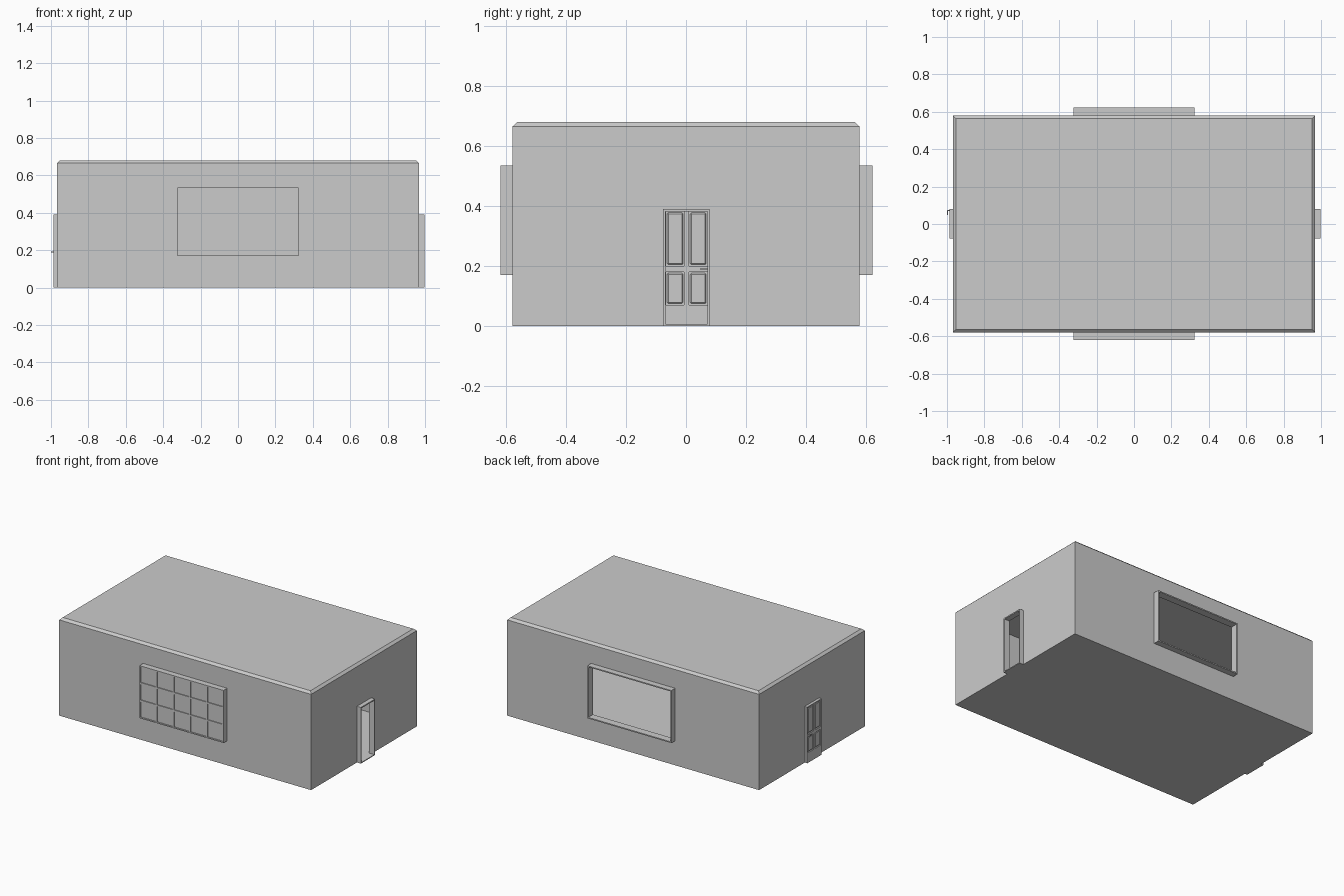
import bpy, bmesh
from mathutils import Vector

if "Cube" in bpy.data.objects:
    bpy.data.objects.remove(bpy.data.objects["Cube"])


def box(name, lo, hi, hidden=False):
    me = bpy.data.meshes.new(name)
    bm = bmesh.new()
    bmesh.ops.create_cube(bm, size=1)
    lo, hi = Vector(lo), Vector(hi)
    for v in bm.verts:
        v.co = Vector([(lo[i] + hi[i]) / 2 + v.co[i] * (hi[i] - lo[i]) for i in range(3)])
    bm.to_mesh(me)
    bm.free()
    ob = bpy.data.objects.new(name, me)
    bpy.context.collection.objects.link(ob)
    if hidden:
        ob.hide_render = True
        ob.hide_set(True)
    return ob


def cut(ob, cutter):
    m = ob.modifiers.new("cut", 'BOOLEAN')
    m.operation, m.solver, m.object = 'DIFFERENCE', 'EXACT', cutter


X, Y, T = 0.968, 0.58, 0.01          # wall extents and thickness
WX0, WX1, WZ0, WZ1 = -0.323, 0.323, 0.17, 0.535   # window outline
DY0, DY1, DZ = -0.077, 0.079, 0.39   # door outline

# Hollow room with four openings
room = box("room_walls", (-X, -Y, 0), (X, Y, 0.665))
e = 0.008
for n, lo, hi in (
    ("room_cutter", (-X + T, -Y + T, 0.006), (X - T, Y - T, 1)),
    ("front_window_cutter", (WX0 + e, -0.8, WZ0 + e), (WX1 - e, -0.4, WZ1 - e)),
    ("back_window_cutter", (WX0 + e, 0.4, WZ0 + e), (WX1 - e, 0.8, WZ1 - e)),
    ("left_door_cutter", (-1.2, DY0 + 0.004, 0.006), (-0.8, DY1 - 0.004, DZ - 0.004)),
    ("right_door_cutter", (0.8, DY0 + e, 0.006), (1.2, DY1 - e, DZ - e)),
):
    cut(room, box(n, lo, hi, True))

# Roof slab with sloped rim
roof = box("roof", (-X, -Y, 0.665), (X, Y, 0.68))
for v in roof.data.vertices:
    if v.co.z > 0.67:
        v.co.x -= 0.016 if v.co.x > 0 else -0.016
        v.co.y -= 0.016 if v.co.y > 0 else -0.016

# Open back window frame
back = box("back_window_frame", (WX0, Y - T, WZ0), (WX1, 0.622, WZ1))
cut(back, box("back_frame_cutter", (WX0 + e, 0.4, WZ0 + e), (WX1 - e, 0.8, WZ1 - e), True))

# Front window frame, glass and glazing bars
front = box("front_window_frame", (WX0, -0.62, WZ0), (WX1, -Y + T, WZ1))
cut(front, box("front_frame_cutter", (WX0 + e, -0.8, WZ0 + e), (WX1 - e, -0.4, WZ1 - e), True))
box("front_window_glass", (WX0 + 0.004, -0.614, WZ0 + 0.004), (WX1 - 0.004, -0.607, WZ1 - 0.004))
for i in range(1, 5):
    x = WX0 + (WX1 - WX0) * i / 5
    box("vertical_glazing_bar", (x - 0.006, -0.62, WZ0 + 0.004), (x + 0.006, -0.601, WZ1 - 0.004))
for i in range(1, 3):
    z = WZ0 + (WZ1 - WZ0) * i / 3
    box("horizontal_glazing_bar", (WX0 + 0.004, -0.62, z - 0.006), (WX1 - 0.004, -0.601, z + 0.006))

# Open right doorway frame
frame = box("right_door_frame", (X - T, DY0, 0), (0.998, DY1, DZ))
cut(frame, box("right_frame_cutter", (0.8, DY0 + e, 0.006), (1.2, DY1 - e, DZ - e), True))

# Left panelled door: stiles, rails and raised panels
DX0, DX1 = -0.987, -0.962
box("door_core", (-0.979, DY0, 0), (-0.970, DY1, DZ))
for a, b in ((DY0, -0.067), (-0.006, 0.010), (0.071, DY1)):
    box("door_stile", (DX0, a, 0), (DX1, b, DZ))
for a, b in ((0, 0.07), (0.18, 0.20), (0.382, DZ)):
    box("door_rail", (DX0, DY0 + 0.002, a), (DX1, DY1 - 0.002, b))
for ya, yb in ((-0.067, -0.006), (0.010, 0.071)):
    for za, zb in ((0.07, 0.18), (0.20, 0.382)):
        p = box("door_panel", (-0.985, ya + 0.004, za + 0.004), (-0.964, yb - 0.004, zb - 0.004))
        m = p.modifiers.new("bevel", 'BEVEL')
        m.width, m.segments = 0.004, 1

# Lever handles on both sides of the door
for s in (-1, 1):
    c = -0.9745
    def side(name, d0, d1, y0, y1, z0, z1):
        xs = sorted((c + s * d0, c + s * d1))
        box(name, (xs[0], y0, z0), (xs[1], y1, z1))
    side("handle_stem", 0.008, 0.024, 0.069, 0.075, 0.187, 0.193)
    side("handle_lever", 0.020, 0.0255, 0.048, 0.076, 0.187, 0.193)
